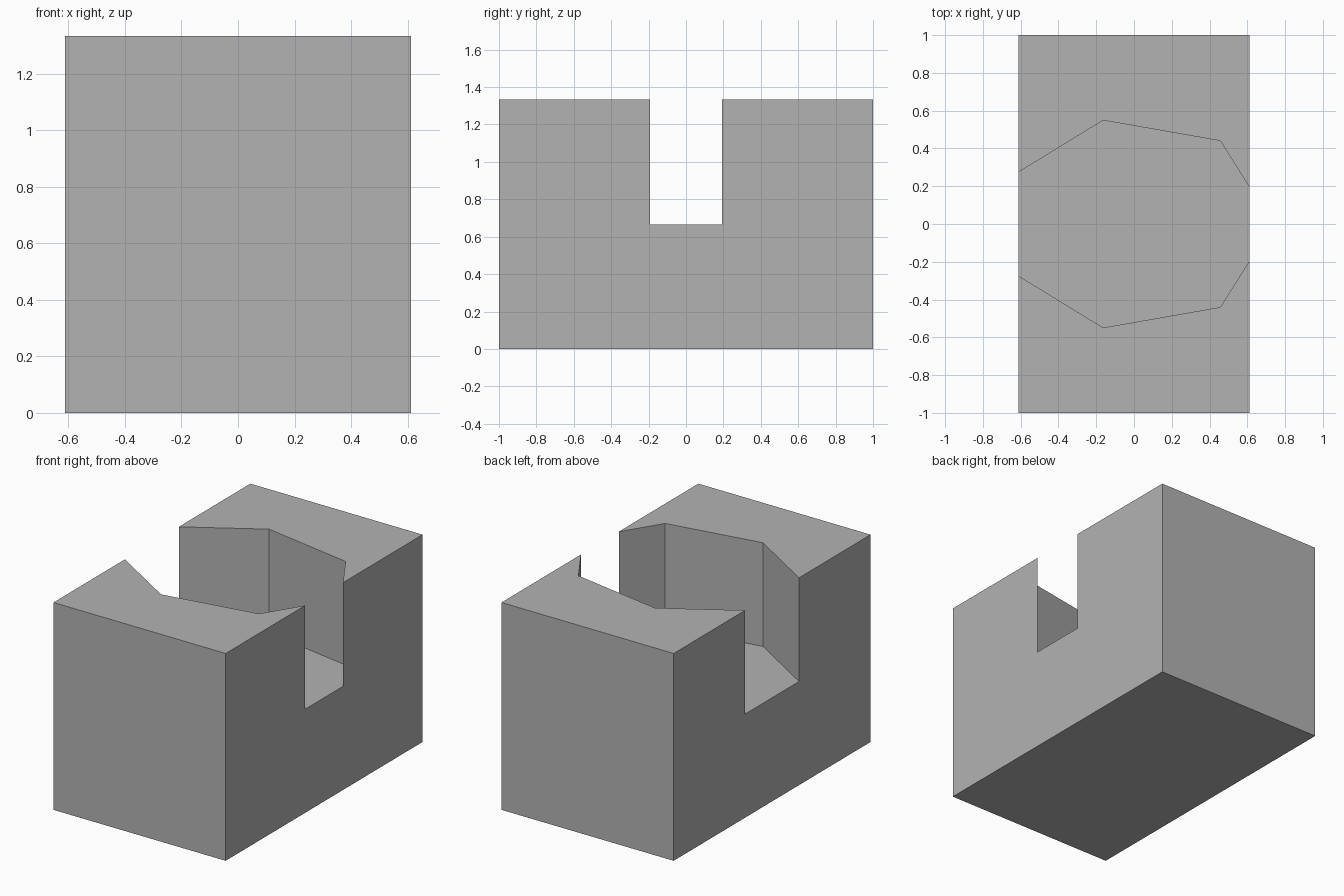
import bpy, bmesh, math

if "Cube" in bpy.data.objects:
    bpy.data.objects.remove(bpy.data.objects["Cube"], do_unlink=True)

WIDTH, LENGTH, HEIGHT = 1.225, 2.0, 1.333
FLOOR = HEIGHT / 2
POCKET_RX, POCKET_RY, SIDES = 0.733, 0.563, 7

# Plain grey material
grey = bpy.data.materials.new("plain grey")
grey.use_nodes = True
colour = (0.45, 0.45, 0.45, 1.0)
grey.diffuse_color = colour
grey.node_tree.nodes["Principled BSDF"].inputs["Base Color"].default_value = colour


def prism(name, outline, z0, z1):
    """Upright prism from a counter-clockwise outline."""
    bm = bmesh.new()
    face = bm.faces.new([bm.verts.new((x, y, z0)) for x, y in outline])
    side = bmesh.ops.extrude_face_region(bm, geom=[face])
    top = [v for v in side["geom"] if isinstance(v, bmesh.types.BMVert)]
    bmesh.ops.translate(bm, verts=top, vec=(0, 0, z1 - z0))
    bmesh.ops.recalc_face_normals(bm, faces=bm.faces)
    mesh = bpy.data.meshes.new(name)
    bm.to_mesh(mesh)
    bm.free()
    mesh.materials.append(grey)
    obj = bpy.data.objects.new(name, mesh)
    bpy.context.collection.objects.link(obj)
    return obj


# Solid block
w, l = WIDTH / 2, LENGTH / 2
block = prism("block", [(-w, -l), (w, -l), (w, l), (-w, l)], 0, HEIGHT)

# Stretched seven-sided pocket, wide enough to break through both sides
angles = [2 * math.pi * i / SIDES for i in range(SIDES)]
cutter = prism("pocket_cutter",
               [(POCKET_RX * math.cos(a), POCKET_RY * math.sin(a)) for a in angles],
               FLOOR, HEIGHT + 0.5)
cutter.hide_render = True
cutter.hide_viewport = True
cutter.display_type = 'WIRE'

cut = block.modifiers.new("pocket", 'BOOLEAN')
cut.operation = 'DIFFERENCE'
cut.solver = 'EXACT'
cut.object = cutter
